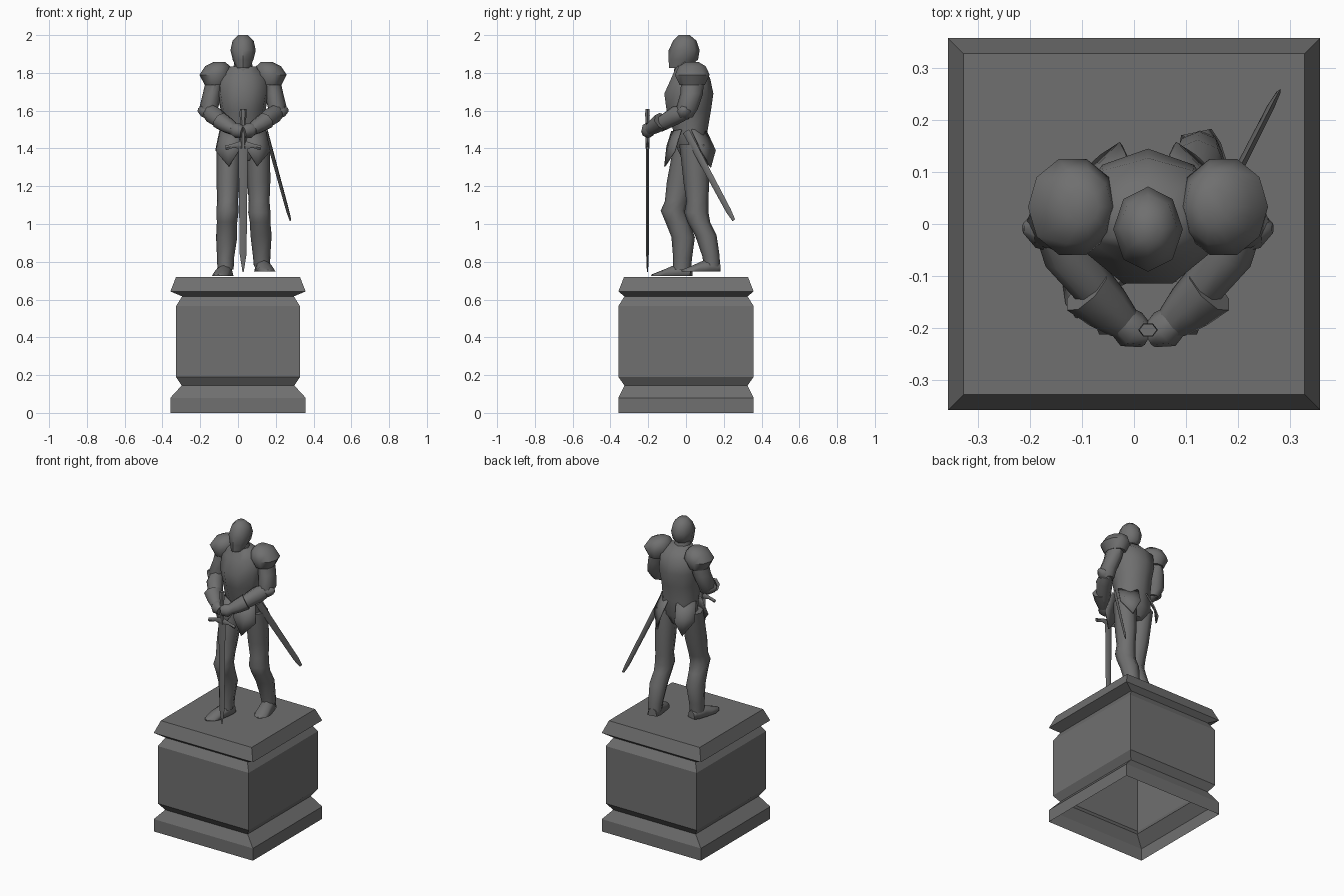
import bpy, bmesh, math
from mathutils import Vector

CX = 0.027  # symmetry line of the figure
stone = bpy.data.materials.new("dark grey stone")
stone.diffuse_color = (0.16, 0.16, 0.16, 1)


def finish(name, bm, smooth=True):
    bmesh.ops.recalc_face_normals(bm, faces=bm.faces)
    me = bpy.data.meshes.new(name)
    bm.to_mesh(me)
    bm.free()
    me.materials.append(stone)
    ob = bpy.data.objects.new(name, me)
    bpy.context.collection.objects.link(ob)
    if smooth:
        bpy.ops.object.select_all(action='DESELECT')
        ob.select_set(True)
        bpy.context.view_layer.objects.active = ob
        bpy.ops.object.shade_smooth_by_angle(angle=math.radians(52))
    return ob


def loft(name, rings, sides=8, along=False, phase=0.0, bottom=True, smooth=True):
    """Rings are (x, y, z, ru, rv); level rings, or square to the path if along."""
    bm = bmesh.new()
    pts = [Vector(r[:3]) for r in rings]
    loops = []
    for i, (p, r) in enumerate(zip(pts, rings)):
        u, v = Vector((1, 0, 0)), Vector((0, 1, 0))
        if along:
            t = (pts[min(i + 1, len(pts) - 1)] - pts[max(i - 1, 0)]).normalized()
            u = t.cross(Vector((0, 0, 1))).normalized()
            v = u.cross(t)
        loops.append([])
        for k in range(sides):
            a = phase + math.tau * k / sides
            loops[-1].append(bm.verts.new(p + u * r[3] * math.cos(a) + v * r[4] * math.sin(a)))
    for a, b in zip(loops, loops[1:]):
        for k in range(sides):
            j = (k + 1) % sides
            bm.faces.new((a[k], a[j], b[j], b[k]))
    if bottom:
        bm.faces.new(loops[0])
    bm.faces.new(loops[-1])
    return finish(name, bm, smooth)


def plate(name, points):
    """Thin armour plate fanned around a slightly raised middle."""
    bm = bmesh.new()
    vs = [bm.verts.new(p) for p in points]
    mid = sum((v.co for v in vs), Vector()) / len(vs)
    out = Vector((mid.x - CX, mid.y - 0.02, 0)).normalized()
    c = bm.verts.new(mid + out * 0.012)
    for i, v in enumerate(vs):
        bm.faces.new((v, vs[(i + 1) % len(vs)], c))
    ob = finish(name, bm)
    m = ob.modifiers.new("thickness", 'SOLIDIFY')
    m.thickness = 0.008
    m.offset = 0


# Pedestal: square moulded shell, open below, middle block slightly deeper than wide
R2 = math.sqrt(2)
prof = [(0, .358, .358), (.08, .358, .358), (.145, .298, .326), (.19, .328, .358),
        (.565, .328, .358), (.617, .296, .326), (.643, .358, .358), (.72, .328, .328)]
loft("pedestal", [(0, 0, z, h * R2, d * R2) for z, h, d in prof], 4,
     phase=math.pi / 4, bottom=False, smooth=False)

# Helmet and neck
loft("helmet", [(CX, y, z, rx, ry) for z, y, rx, ry in [
    (1.825, -.042, .034, .048), (1.87, -.014, .055, .078), (1.92, -.010, .067, .082),
    (1.97, -.006, .056, .062), (2.0, -.01, .026, .03)]], phase=math.pi / 2)
loft("neck", [(CX, .0, 1.77, .065, .065), (CX, -.01, 1.86, .045, .05)])

# Breastplate, waist and hips
loft("torso", [(CX, y, z, rx, ry) for z, y, rx, ry in [
    (1.335, .03, .05, .05), (1.40, .03, .118, .082), (1.50, .020, .117, .095),
    (1.60, .011, .12, .121), (1.69, .011, .138, .134), (1.775, .022, .135, .105),
    (1.835, .005, .07, .06)]], 9, phase=math.pi / 2)

for s, side in ((-1, "right"), (1, "left")):
    X = lambda d: CX + s * d
    # Shoulder guard
    loft(side + "_shoulder_guard", [
        (X(.145), .033, 1.735, .058, .07), (X(.145), .033, 1.79, .086, .097),
        (X(.135), .033, 1.835, .066, .075), (X(.125), .033, 1.858, .03, .035)], 10)
    # Upper arm, elbow guard, forearm, flared gauntlet and fist
    loft(side + "_upper_arm", [
        (X(.172), -.005, 1.565, .036, .04), (X(.183), .005, 1.61, .05, .058),
        (X(.163), .03, 1.69, .05, .06), (X(.145), .035, 1.77, .05, .06)])
    loft(side + "_elbow_guard", [
        (X(.175), -.01, 1.59, .045, .045), (X(.215), -.008, 1.60, .038, .035),
        (X(.24), -.008, 1.605, .01, .01)], 6, along=True)
    loft(side + "_forearm", [
        (X(.185), .01, 1.60, .04, .04), (X(.155), -.055, 1.575, .05, .05),
        (X(.09), -.14, 1.525, .04, .04)], along=True)
    loft(side + "_gauntlet", [
        (X(.118), -.125, 1.545, .056, .048), (X(.08), -.16, 1.52, .048, .042),
        (X(.047), -.19, 1.50, .035, .032)], along=True)
    loft(side + "_fist", [
        (X(.058), -.18, 1.505, .03, .03), (X(.032), -.203, 1.495, .038, .042),
        (X(.004), -.215, 1.488, .024, .03)], along=True)
    # Hip plates, front and back
    plate(side + "_front_hip_plate", [
        (X(.118), -.025, 1.50), (X(.03), -.075, 1.49), (X(.008), -.10, 1.41),
        (X(.075), -.112, 1.305), (X(.143), -.06, 1.385)])
    plate(side + "_back_hip_plate", [
        (X(.122), .03, 1.50), (X(.03), .108, 1.49), (X(.052), .155, 1.39),
        (X(.09), .13, 1.30), (X(.145), .08, 1.39)])

# Legs: one stepping forward, the other back
loft("forward_leg", [
    (-.066, -.022, .76, .043, .048), (-.066, -.018, .82, .045, .05),
    (-.06, -.015, .93, .056, .062), (-.058, -.045, 1.01, .054, .064),
    (-.056, -.068, 1.07, .059, .066), (-.055, -.05, 1.12, .055, .062),
    (-.053, -.03, 1.22, .061, .072), (-.048, .01, 1.42, .066, .075)])
loft("rear_leg", [
    (.127, .138, .775, .043, .042), (.125, .132, .83, .046, .046),
    (.122, .105, .94, .056, .057), (.117, .068, 1.01, .054, .060),
    (.113, .055, 1.06, .059, .064), (.112, .06, 1.12, .055, .058),
    (.11, .055, 1.22, .061, .068), (.106, .04, 1.42, .064, .075)])


def foot(name, heel, toe, z):
    """Pointed shoe with a flat sole at height z."""
    h, t = Vector(heel), Vector(toe)
    ob = loft(name, [(*h.lerp(t, f), z, w, hv) for f, w, hv in [
        (0, .03, .05), (.15, .042, .065), (.4, .047, .06), (.7, .05, .033),
        (.9, .034, .016), (1, .01, .008)]], along=True)
    for v in ob.data.vertices:
        v.co.z = max(v.co.z, z)


foot("forward_foot", (-.058, .028), (-.103, -.182), .725)
foot("rear_foot", (.12, .177), (.162, -.022), .749)

# Sword held point down
SY = -.204
loft("sword_blade", [(CX, SY, .745, .003, .003), (CX, SY, .84, .018, .007),
                     (CX, SY, 1.40, .025, .009)], 4)
loft("sword_grip", [(CX, SY, 1.40, .014, .012), (CX, SY, 1.57, .014, .012)], 6)
loft("sword_pommel", [(CX, SY, 1.55, .015, .012), (CX, SY, 1.575, .019, .014),
                      (CX, SY, 1.61, .017, .013)], 6)
loft("sword_guard", [(CX + d, SY, z, .009, h) for d, z, h in [
    (-.094, 1.402, .012), (-.05, 1.415, .011), (0, 1.418, .026), (.05, 1.415, .011),
    (.094, 1.402, .012)]], 4, along=True)

# Scabbard slung from the hip
loft("scabbard", [(.148, .0, 1.49, .009, .021), (.263, .225, 1.07, .007, .016),
                  (.278, .253, 1.02, .004, .009)], 4, along=True)
